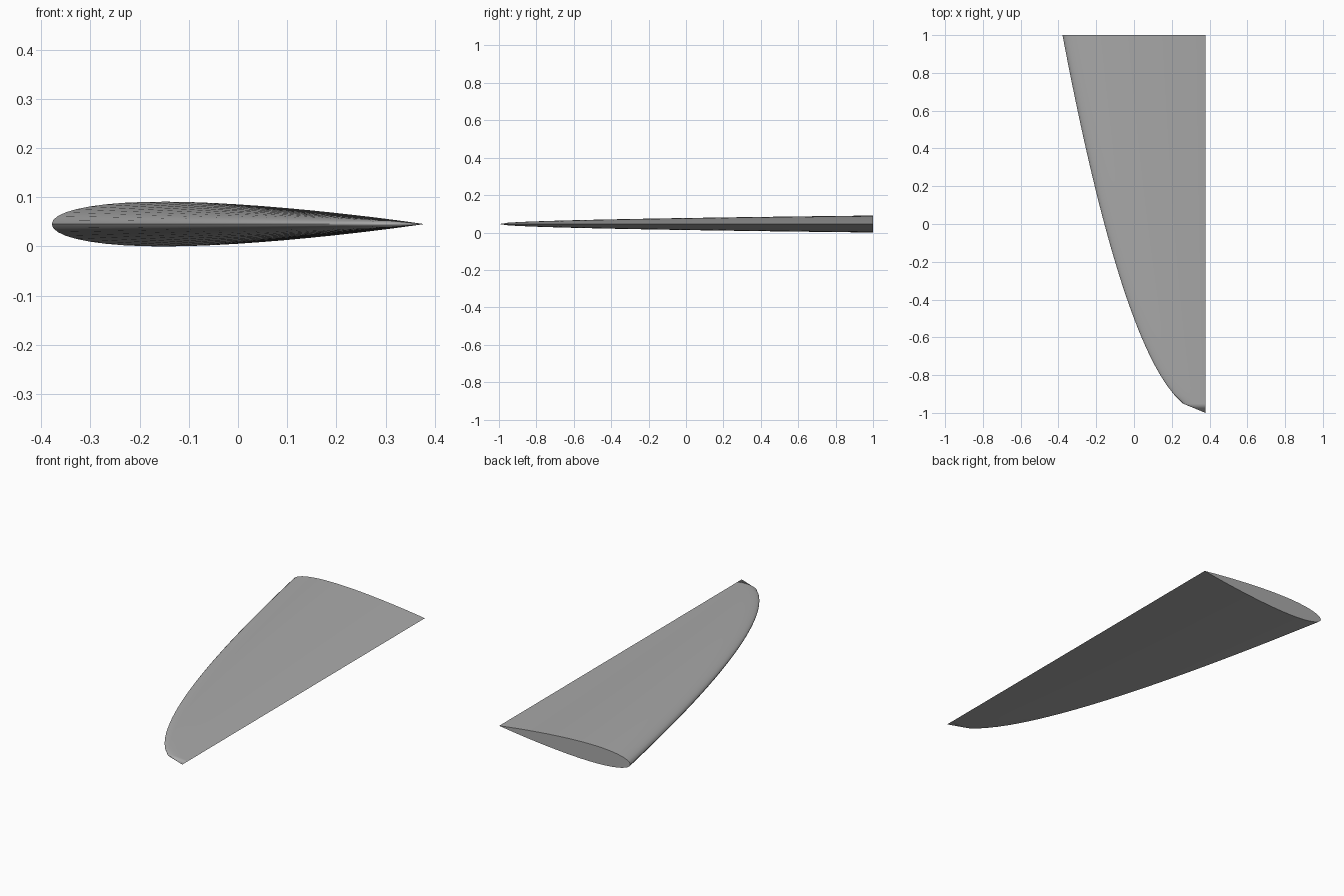
import bpy, bmesh, math

if "Cube" in bpy.data.objects:
    bpy.data.objects.remove(bpy.data.objects["Cube"], do_unlink=True)

CHORD, THICKNESS = 0.757, 0.12
TRAIL_X, MID_Z = CHORD / 2, 0.0454
STATIONS, HALF_POINTS = 41, 24

grey = bpy.data.materials.new("wing grey")
grey.use_nodes = True
colour = (0.4, 0.4, 0.4, 1)
grey.diffuse_color = colour
grey.node_tree.nodes["Principled BSDF"].inputs["Base Color"].default_value = colour


def half_thickness(u):
    """Symmetric airfoil with a closed trailing edge, for a unit chord."""
    return 5 * THICKNESS * (0.2969 * math.sqrt(u) - 0.126 * u - 0.3516 * u**2
                            + 0.2843 * u**3 - 0.1036 * u**4)


# Airfoil loop: over the top from trailing edge to nose, then back underneath
loop = []
for k in range(2 * HALF_POINTS):
    a = math.pi * k / HALF_POINTS
    u = (1 + math.cos(a)) / 2
    side = 1 if k <= HALF_POINTS else -1
    loop.append((u - 1, side * max(half_thickness(u), 0)))

# Sections along the span, with the chord shrinking as a parabola to the tip
bm = bmesh.new()
tip = bm.verts.new((TRAIL_X, -1, MID_Z))
rings = []
for i in range(1, STATIONS + 1):
    s = i / STATIONS
    chord = CHORD * math.sqrt(s)
    rings.append([bm.verts.new((TRAIL_X + x * chord, 2 * s - 1, MID_Z + z * chord))
                  for x, z in loop])

# Skin, pointed tip and flat root cap
n = len(loop)
for k in range(n):
    j = (k + 1) % n
    bm.faces.new((tip, rings[0][k], rings[0][j]))
    for a, b in zip(rings, rings[1:]):
        bm.faces.new((a[k], b[k], b[j], a[j]))
bm.faces.new(rings[-1])
bmesh.ops.recalc_face_normals(bm, faces=bm.faces)

mesh = bpy.data.meshes.new("wing")
bm.to_mesh(mesh)
bm.free()
mesh.materials.append(grey)
wing = bpy.data.objects.new("wing", mesh)
bpy.context.collection.objects.link(wing)

# Smooth skin with a crisp root edge
bpy.ops.object.select_all(action="DESELECT")
wing.select_set(True)
bpy.context.view_layer.objects.active = wing
bpy.ops.object.shade_smooth_by_angle(angle=math.radians(30))
